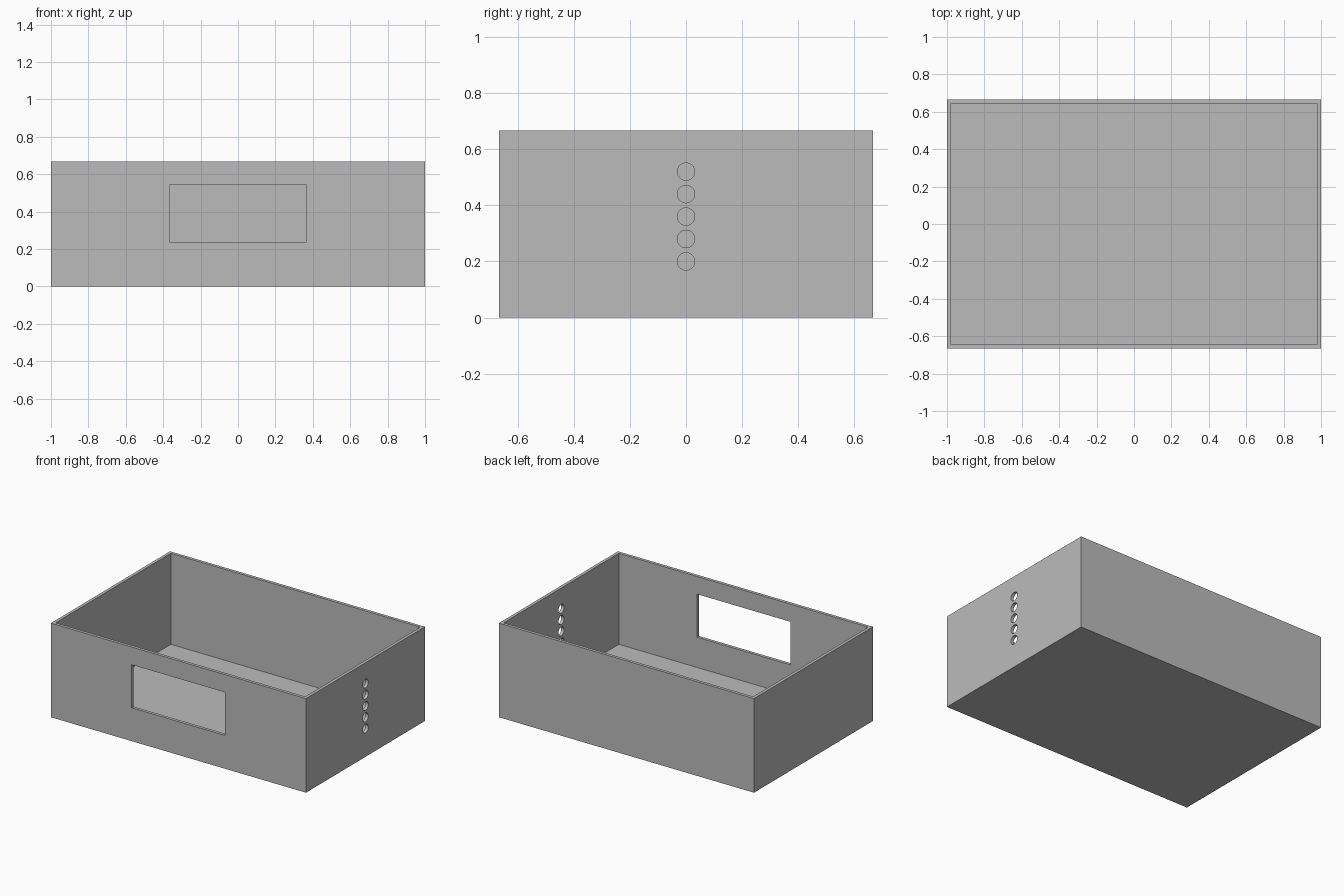
import bpy
import math

cube = bpy.data.objects.get("Cube")
if cube:
    bpy.data.objects.remove(cube, do_unlink=True)

LENGTH, DEPTH, HEIGHT = 2.0, 1.333, 0.667
WALL = 0.022

grey = bpy.data.materials.new("plain_grey")
grey.use_nodes = True
colour = (0.5, 0.5, 0.5, 1)
grey.diffuse_color = colour
grey.node_tree.nodes["Principled BSDF"].inputs["Base Color"].default_value = colour


def box(name, size, centre):
    bpy.ops.mesh.primitive_cube_add(size=1, location=centre)
    ob = bpy.context.object
    ob.name = name
    ob.scale = size
    bpy.ops.object.transform_apply(location=True, rotation=False, scale=True)
    return ob


def cut(target, cutter):
    cutter.hide_render = True
    mod = target.modifiers.new("cut", "BOOLEAN")
    mod.operation = "DIFFERENCE"
    mod.solver = "EXACT"
    mod.object = cutter
    bpy.context.view_layer.objects.active = target
    bpy.ops.object.modifier_apply(modifier=mod.name)
    bpy.data.objects.remove(cutter, do_unlink=True)


# Open-topped tray
tray = box("enclosure_tray", (LENGTH, DEPTH, HEIGHT), (0, 0, HEIGHT / 2))
tray.data.materials.append(grey)
cut(tray, box("cavity_cutter", (LENGTH - 2 * WALL, DEPTH - 2 * WALL, HEIGHT),
              (0, 0, HEIGHT / 2 + WALL)))

# Rectangular window through the front wall
cut(tray, box("window_cutter", (0.733, 0.2, 0.305), (0, -DEPTH / 2, 0.389)))

# Column of round holes through the model's left wall
for i in range(5):
    bpy.ops.mesh.primitive_cylinder_add(
        vertices=48, radius=0.031, depth=0.2,
        location=(LENGTH / 2, 0, 0.2 + 0.08 * i), rotation=(0, math.pi / 2, 0))
    cut(tray, bpy.context.object)

# Smooth hole walls, crisp box edges
bpy.ops.object.select_all(action="DESELECT")
tray.select_set(True)
bpy.context.view_layer.objects.active = tray
bpy.ops.object.shade_smooth_by_angle(angle=math.radians(30))
